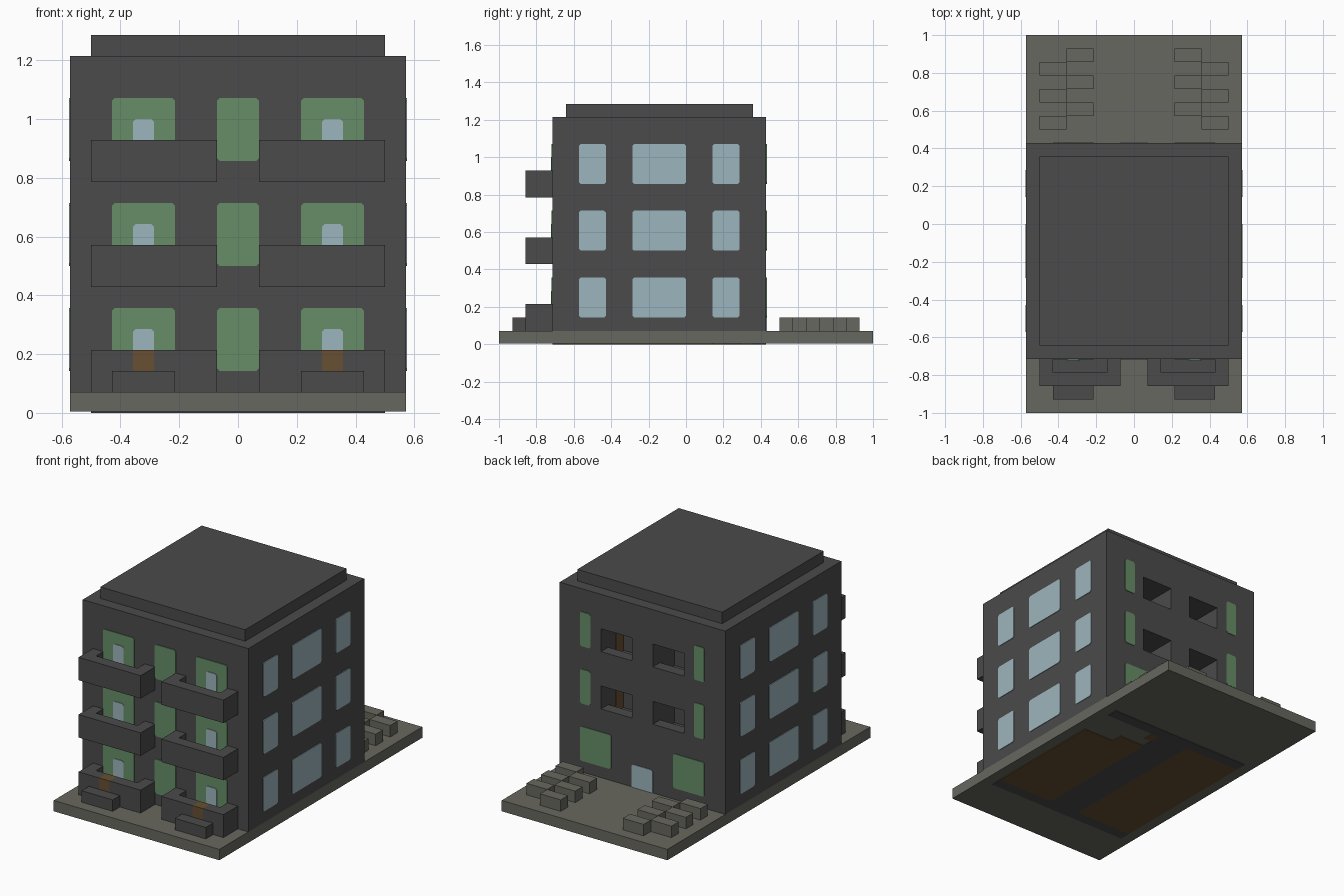
import bpy, bmesh
from mathutils import Matrix, Vector

U = 1 / 14      # building module
T = 0.004       # thickness of flush panels

cube = bpy.data.objects.get("Cube")
if cube:
    bpy.data.objects.remove(cube, do_unlink=True)


def material(name, rgb):
    m = bpy.data.materials.new(name)
    m.use_nodes = True
    m.diffuse_color = (*rgb, 1)
    m.node_tree.nodes["Principled BSDF"].inputs["Base Color"].default_value = (*rgb, 1)
    return m


WALL = material("charcoal wall", (0.07, 0.07, 0.07))
STONE = material("olive stone", (0.137, 0.137, 0.116))
GREEN = material("green glass", (0.135, 0.27, 0.137))
BLUE = material("pale blue glass", (0.335, 0.465, 0.51))
BROWN = material("brown wood", (0.14, 0.08, 0.032))


def finish(name, bm, mat):
    bmesh.ops.recalc_face_normals(bm, faces=bm.faces)
    mesh = bpy.data.meshes.new(name)
    bm.to_mesh(mesh)
    bm.free()
    mesh.materials.append(mat)
    ob = bpy.data.objects.new(name, mesh)
    bpy.context.collection.objects.link(ob)
    return ob


def boxes(name, mat, *spans):
    """One object of boxes, each given as (x0, x1, y0, y1, z0, z1) in modules."""
    bm = bmesh.new()
    for s in spans:
        lo, hi = Vector(s[0::2]) * U, Vector(s[1::2]) * U
        bmesh.ops.create_cube(bm, size=1, matrix=Matrix.Translation((lo + hi) / 2)
                              @ Matrix.Diagonal((*(hi - lo), 1)))
    return finish(name, bm, mat)


def prism(name, mat, points, depth):
    """Extrude a closed outline along a vector."""
    bm = bmesh.new()
    face = bm.faces.new([bm.verts.new(p) for p in points])
    out = bmesh.ops.extrude_face_region(bm, geom=[face])
    verts = [v for v in out["geom"] if isinstance(v, bmesh.types.BMVert)]
    bmesh.ops.translate(bm, verts=verts, vec=depth)
    return finish(name, bm, mat)


def panel(name, mat, side, a0, a1, z0, z1, lift=T, round_bottom=True):
    """Thin pane with clipped corners on a wall of the building."""
    place, normal = {
        "front": (lambda a, z: (a, -10 * U, z), Vector((0, -1, 0))),
        "back": (lambda a, z: (a, 6 * U, z), Vector((0, 1, 0))),
        "left": (lambda a, z: (8 * U, a, z), Vector((1, 0, 0))),
        "right": (lambda a, z: (-8 * U, a, z), Vector((-1, 0, 0))),
    }[side]
    a0, a1, z0, z1 = (v * U for v in (a0, a1, z0, z1))
    c = 0.009
    low = [(a0, z0 + c), (a0 + c, z0), (a1 - c, z0), (a1, z0 + c)]
    if not round_bottom:
        low = [(a0, z0), (a1, z0)]
    outline = low + [(a1, z1 - c), (a1 - c, z1), (a0 + c, z1), (a0, z1 - c)]
    return prism(name, mat, [place(*p) for p in outline], normal * lift)


def mirrored(s, a, b):
    return (a, b) if s > 0 else (-b, -a)


# Ground slab, with the building's footprint showing underneath
t = T / U
boxes("ground_slab", STONE, (-8, 8, -14, 14, t, 1))
boxes("footing_strips", WALL, (-7, 7, 5, 6, 0, t), (-7, 7, -10, -9, 0, t),
      (-1.5, 1.5, -9, 5, 0, t))
boxes("underside_wood", BROWN, (1.5, 7, -9, 2, 0, t), (1.5, 4, 2, 3, 0, t),
      (1.5, 2.2, 4, 5, 0, t), (-7, -1.5, -9, 5, 0, t))

# Main block and roof
body = boxes("main_block", WALL, (-8, 8, -10, 6, 1, 17))
boxes("roof_slab", WALL, (-7, 7, -9, 5, 17, 18))

# Recessed rear balconies, each with a parapet and a wooden side door
for floor in (7, 12):
    for s in (1, -1):
        x0, x1 = mirrored(s, 1, 4)
        profile = [(3, -1), (5, -1), (5, 0), (6.5, 0), (6.5, 2), (3, 2)]
        cutter = prism("recess_cutter", WALL,
                       [(x0 * U, y * U, (floor + z) * U) for y, z in profile],
                       ((x1 - x0) * U, 0, 0))
        cutter.hide_render = True
        mod = body.modifiers.new("recess", "BOOLEAN")
        mod.operation, mod.solver, mod.object = "DIFFERENCE", "EXACT", cutter
        bpy.context.view_layer.objects.active = body
        bpy.ops.object.modifier_apply(modifier=mod.name)
        bpy.data.objects.remove(cutter, do_unlink=True)
        d0, d1 = mirrored(s, 4 - t, 4)
        boxes("recess_door", BROWN, (d0, d1, 3, 4, floor - 1, floor + 1))

for floor in (2, 7, 12):
    # Side windows
    for side in ("left", "right"):
        for y0, y1 in ((-8, -6), (-4, 0), (2, 4)):
            panel("side_window", BLUE, side, y0, y1, floor, floor + 3)
    # Front middle window
    panel("front_middle_window", GREEN, "front", -1, 1, floor, floor + 3)
    for s in (1, -1):
        # Front windows with a glass door
        panel("front_window", GREEN, "front", *mirrored(s, 3, 6), floor, floor + 3)
        panel("balcony_door", BLUE, "front", *mirrored(s, 4, 5), floor, floor + 2,
              2 * T, False)
        # Rear windows, wide on the ground floor
        inner = 3 if floor == 2 else 5
        panel("rear_window", GREEN, "back", *mirrored(s, inner, 6), floor, floor + 3)
        # Front balcony: floor, two cheeks and a parapet
        top = floor + 1
        spans = [(*mirrored(s, 1, 7), -12, -10, floor - 1, floor),
                 (*mirrored(s, 1, 2), -11, -10, floor, top),
                 (*mirrored(s, 6, 7), -11, -10, floor, top)]
        if floor == 2:
            # Parapet split by a wooden gate, with a step outside
            spans += [(*mirrored(s, 1, 4), -12, -11, floor, top),
                      (*mirrored(s, 5, 7), -12, -11, floor, top)]
            boxes("gate", BROWN, (*mirrored(s, 4, 5), -12, -11, floor, top))
            boxes("front_step", WALL, (*mirrored(s, 3, 6), -13, -12, 1, 2))
        else:
            spans.append((*mirrored(s, 1, 7), -12, -11, floor, top))
        boxes("front_balcony", WALL, *spans)

# Rear entrance
panel("rear_door", BLUE, "back", -1, 1, 1, 3, T, False)

# Staggered blocks in the yard
for s in (1, -1):
    for y in (7, 9, 11):
        boxes("yard_block_outer", STONE, (*mirrored(s, 5, 7), y, y + 1, 1, 2))
        boxes("yard_block_inner", STONE, (*mirrored(s, 3, 5), y + 1, y + 2, 1, 2))
